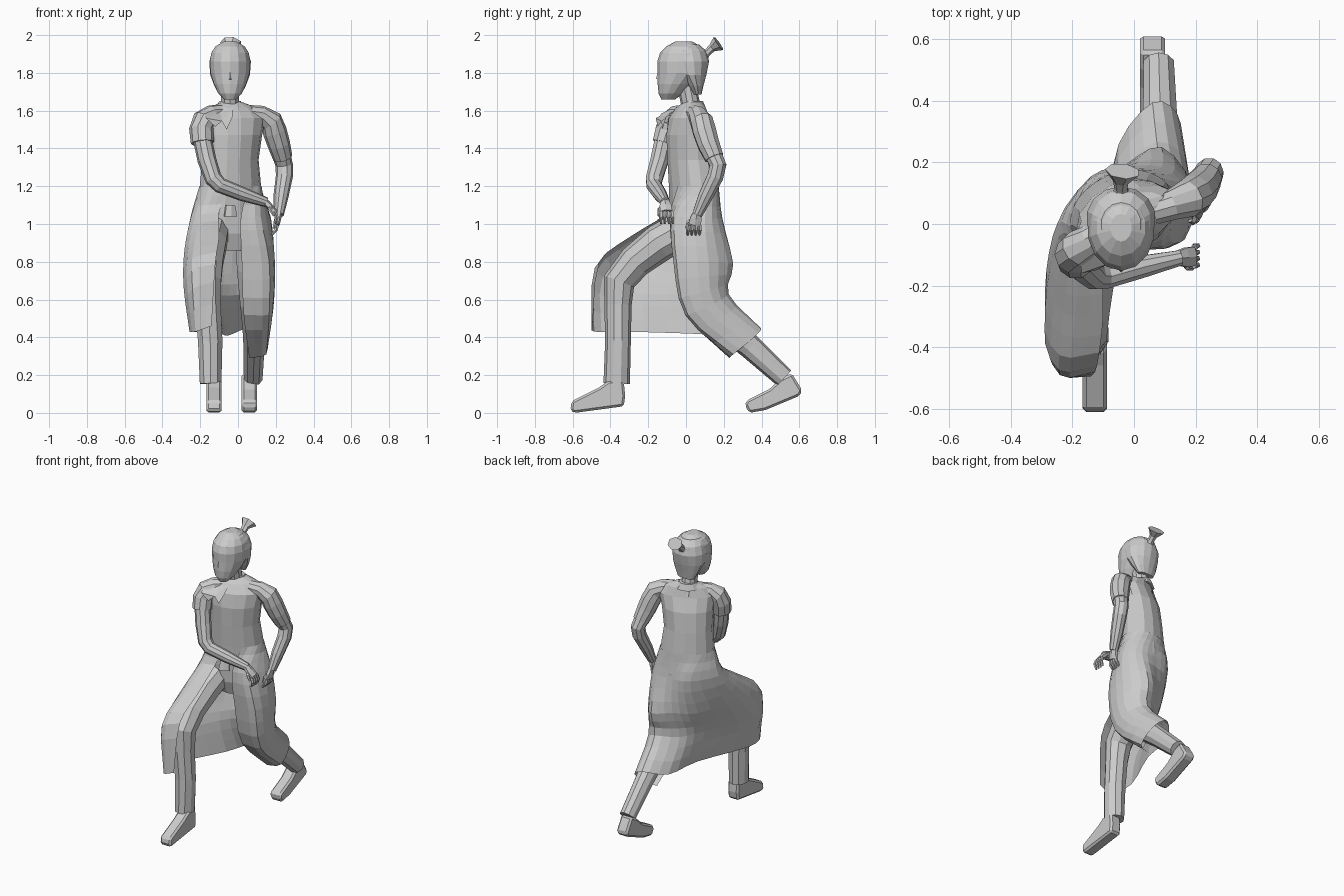
import bpy, math
from mathutils import Vector as V


def make(name, verts, faces):
    me = bpy.data.meshes.new(name)
    me.from_pydata([tuple(v) for v in verts], [], faces)
    me.update()
    ob = bpy.data.objects.new(name, me)
    bpy.context.collection.objects.link(ob)
    return ob


def tube(name, rings, sides=10, ref=(1, 0, 0), flat=False):
    """Loft rings of (x, y, z, ra[, rb]); ra lies along ref, rb across it."""
    pts = [V(r[:3]) for r in rings]
    verts, faces, n = [], [], len(rings)
    for i, r in enumerate(rings):
        a = (pts[i] - pts[i - 1]).normalized() if i else V()
        b = (pts[i + 1] - pts[i]).normalized() if i < n - 1 else V()
        t = V((0, 0, 1)) if flat else (a + b).normalized()
        u = V(ref)
        u = (u - t * u.dot(t)).normalized()
        w = t.cross(u)
        for k in range(sides):
            g = 2 * math.pi * (k + .5) / sides
            verts.append(pts[i] + u * r[3] * math.cos(g) + w * r[-1] * math.sin(g))
    for i in range(n - 1):
        for k in range(sides):
            j = (k + 1) % sides
            faces.append((i * sides + k, i * sides + j, (i + 1) * sides + j, (i + 1) * sides + k))
    faces.append(tuple(reversed(range(sides))))
    faces.append(tuple(range((n - 1) * sides, n * sides)))
    return make(name, verts, faces)


def spline(p, steps):
    """Catmull-Rom points through p."""
    p = [V(q) for q in p]
    p = [2 * p[0] - p[1]] + p + [2 * p[-1] - p[-2]]
    out = []
    for i in range(1, len(p) - 2):
        a, b, c, d = p[i - 1:i + 3]
        for s in range(steps):
            t = s / steps
            out.append(.5 * (2 * b + (c - a) * t + (2 * a - 5 * b + 4 * c - d) * t * t
                             + (3 * b - a - 3 * c + d) * t ** 3))
    return out + [p[-2]]


def foot(name, x, profile, hw):
    """Side profile of (y, z), extruded across x and bevelled."""
    n = len(profile)
    verts = [(x + s * hw, y, z) for s in (-1, 1) for y, z in profile]
    faces = [tuple(range(n)), tuple(reversed(range(n, 2 * n)))]
    faces += [(i, i + n, (i + 1) % n + n, (i + 1) % n) for i in range(n)]
    ob = make(name, verts, faces)
    m = ob.modifiers.new("bevel", 'BEVEL')
    m.width, m.segments = .012, 1


def hand(name, wrist, knuckle, tip):
    """Palm, four curled fingers and a thumb, spread along y."""
    w, k, t = V(wrist), V(knuckle), V(tip)
    tube(name + "_palm", [(*w, .026, .02), (*w.lerp(k, .5), .036, .018), (*k, .036, .015)], 6, (0, 1, 0))
    for i in range(4):
        o = V((0, (i - 1.5) * .019, 0))
        curl = V((-.02, 0, -.008))
        tube(f"{name}_finger_{i}", [(*(k + o), .011), (*(k.lerp(t, .55) + o * 1.1), .01),
                                    (*(t + o * 1.1 + curl), .006)], 5, (0, 1, 0))
    o = V((-.01, -.035, 0))
    tube(name + "_thumb", [(*w.lerp(k, .3), .013), (*(w.lerp(k, .8) + o), .011),
                           (*(k.lerp(t, .4) + o * 1.2), .006)], 5, (0, 1, 0))


# head, hair, topknot, nose and neck
X = -.042
tube("head", [(X, -.095, 1.658, .032, .035), (X, -.08, 1.69, .062, .065), (X, -.055, 1.74, .087, .095),
              (X, -.02, 1.80, .106, .13), (X, -.015, 1.86, .11, .137), (X, -.012, 1.905, .102, .126),
              (X, -.012, 1.94, .08, .092), (X, -.012, 1.966, .035, .045)], 14, flat=True)
tube("hair", [(X, .06, 1.685, .06, .022), (X, .05, 1.73, .085, .042), (X, .03, 1.79, .108, .078),
              (X, .018, 1.86, .113, .104), (X, .01, 1.915, .097, .098), (X, .0, 1.95, .065, .07)],
     14, flat=True)
tube("topknot", [(X, .07, 1.87, .04, .035), (X, .115, 1.91, .022, .02), (X, .138, 1.932, .026, .022),
                 (X + .005, .172, 1.956, .058, .043)], 7)
make("nose", [(X, -.148, 1.82), (X - .012, -.145, 1.765), (X + .012, -.145, 1.765),
              (X, -.158, 1.768), (X, -.12, 1.76)],
     [(0, 1, 3), (0, 3, 2), (1, 4, 3), (3, 4, 2)])
tube("neck", [(X, .035, 1.56, .065), (X, .025, 1.63, .05), (X, .0, 1.75, .05)], 10)

# torso, twisted so the left-hand shoulder leads
tw = math.radians(24)
TW = (math.cos(tw), math.sin(tw), 0)
tube("torso", [(-.035, .035, 1.645, .06, .05), (-.025, .025, 1.615, .135, .065), (-.02, .015, 1.56, .18, .09),
               (-.03, .02, 1.47, .165, .115), (-.04, .028, 1.34, .155, .12), (-.04, .04, 1.2, .17, .122),
               (-.04, .05, 1.06, .195, .125), (-.035, .05, .95, .185, .12), (-.03, .06, .86, .13, .1)],
     14, TW, flat=True)
tube("buckle", [(-.04, -.085, 1.10, .03, .012), (-.04, -.095, 1.04, .04, .015)], 6, TW, flat=True)
tube("collar", [(X, .035, 1.61, .085, .07), (X, .038, 1.65, .058, .052)], 10, TW, flat=True)

# ragged lapel flap on the chest
make("lapel", [(-.03, -.04, 1.62), (-.03, -.105, 1.565), (-.06, -.125, 1.50), (-.085, -.13, 1.545),
               (-.12, -.15, 1.515), (-.17, -.16, 1.56), (-.18, -.09, 1.60), (-.1, -.04, 1.62)],
     [(0, 1, 2, 3), (0, 3, 7), (3, 4, 5), (3, 5, 6, 7)])

# coat skirt: rows from waist to hem, running from left front edge round the back;
# the top row follows the torso
waist = []
for i in range(9):
    g = math.radians(250 - 40 * i)
    p, q = .173 * math.cos(g), .125 * math.sin(g)
    waist.append((-.04 + p * TW[0] - q * TW[1], .04 + p * TW[1] + q * TW[0], 1.2))
rows = [
    waist,
    [(-.10, -.105, 1.06), (-.20, -.105, 1.05), (-.25, 0, 1.04), (-.14, .155, 1.03), (-.03, .185, 1.03),
     (.09, .185, 1.03), (.175, .1, 1.03), (.12, -.055, 1.04), (.015, -.085, 1.04)],
    [(-.10, -.30, .93), (-.23, -.29, .91), (-.285, -.15, .84), (-.15, .085, .79), (-.03, .19, .8),
     (.09, .25, .79), (.19, .12, .8), (.165, -.05, .8), (.02, -.065, .8)],
    [(-.12, -.46, .79), (-.245, -.475, .75), (-.285, -.32, .64), (-.14, .0, .63), (-.05, .14, .62),
     (.08, .225, .63), (.18, .15, .58), (.165, .01, .52), (.03, .0, .52)],
    [(-.14, -.495, .46), (-.225, -.485, .43), (-.25, -.32, .43), (-.10, .02, .42), (-.05, .26, .41),
     (.06, .395, .45), (.14, .36, .40), (.15, .25, .31), (.06, .23, .29)],
]
cross = [spline(r, 3) for r in rows]
cols = [spline(c, 3) for c in zip(*cross)]
m = len(cols[0])
make("coat_skirt", [p for c in cols for p in c],
     [(i * m + j, i * m + j + 1, (i + 1) * m + j + 1, (i + 1) * m + j)
      for i in range(len(cols) - 1) for j in range(m - 1)])

# trousers
tube("front_leg", [(-.13, .02, .99, .09, .1), (-.16, -.14, .9, .105, .1), (-.17, -.27, .8, .095, .09),
                   (-.17, -.355, .695, .085, .085), (-.16, -.36, .57, .072, .072),
                   (-.147, -.36, .38, .068, .068), (-.145, -.367, .155, .06, .07)], 10)
tube("back_leg", [(.07, .05, .99, .09, .1), (.085, .07, .76, .095, .11), (.09, .11, .58, .082, .09),
                  (.09, .2, .47, .07, .075), (.085, .34, .35, .058, .065), (.08, .52, .185, .052, .055)], 10)

# shoes and ankles
foot("front_shoe", -.127, [(-.613, .012), (-.59, 0), (-.33, .035), (-.322, .09), (-.33, .17),
                           (-.41, .17), (-.46, .135), (-.605, .062)], .04)
foot("back_shoe", .06, [(.312, .04), (.335, 0), (.42, .015), (.6, .09), (.616, .118),
                        (.56, .21), (.5, .18), (.44, .125), (.32, .065)], .041)

# arms with loose short sleeves
tube("right_sleeve", [(.06, .04, 1.585, .045), (.12, .06, 1.578, .05), (.175, .082, 1.545, .062),
                      (.195, .098, 1.49, .064), (.217, .12, 1.42, .06), (.237, .15, 1.35, .052)], 10, (0, 1, 0))
tube("right_arm", [(.21, .11, 1.44, .053), (.245, .17, 1.31, .046), (.245, .155, 1.25, .045),
                   (.228, .105, 1.15, .04), (.215, .06, 1.05, .028)], 10, (0, 1, 0))
hand("right_hand", (.215, .06, 1.06), (.205, .045, .995), (.2, .04, .95))
tube("left_sleeve", [(-.09, -.015, 1.59, .045), (-.14, -.05, 1.58, .05), (-.18, -.08, 1.55, .062),
                     (-.195, -.1, 1.5, .064), (-.188, -.118, 1.43, .062)], 10, (0, 1, 0))
tube("left_arm", [(-.195, -.11, 1.48, .05), (-.165, -.14, 1.34, .05), (-.13, -.168, 1.24, .046),
                  (-.095, -.17, 1.205, .042), (.02, -.14, 1.16, .038), (.15, -.11, 1.115, .026)], 10, (0, 1, 0))
hand("left_hand", (.14, -.112, 1.12), (.195, -.105, 1.065), (.215, -.1, 1.01))
